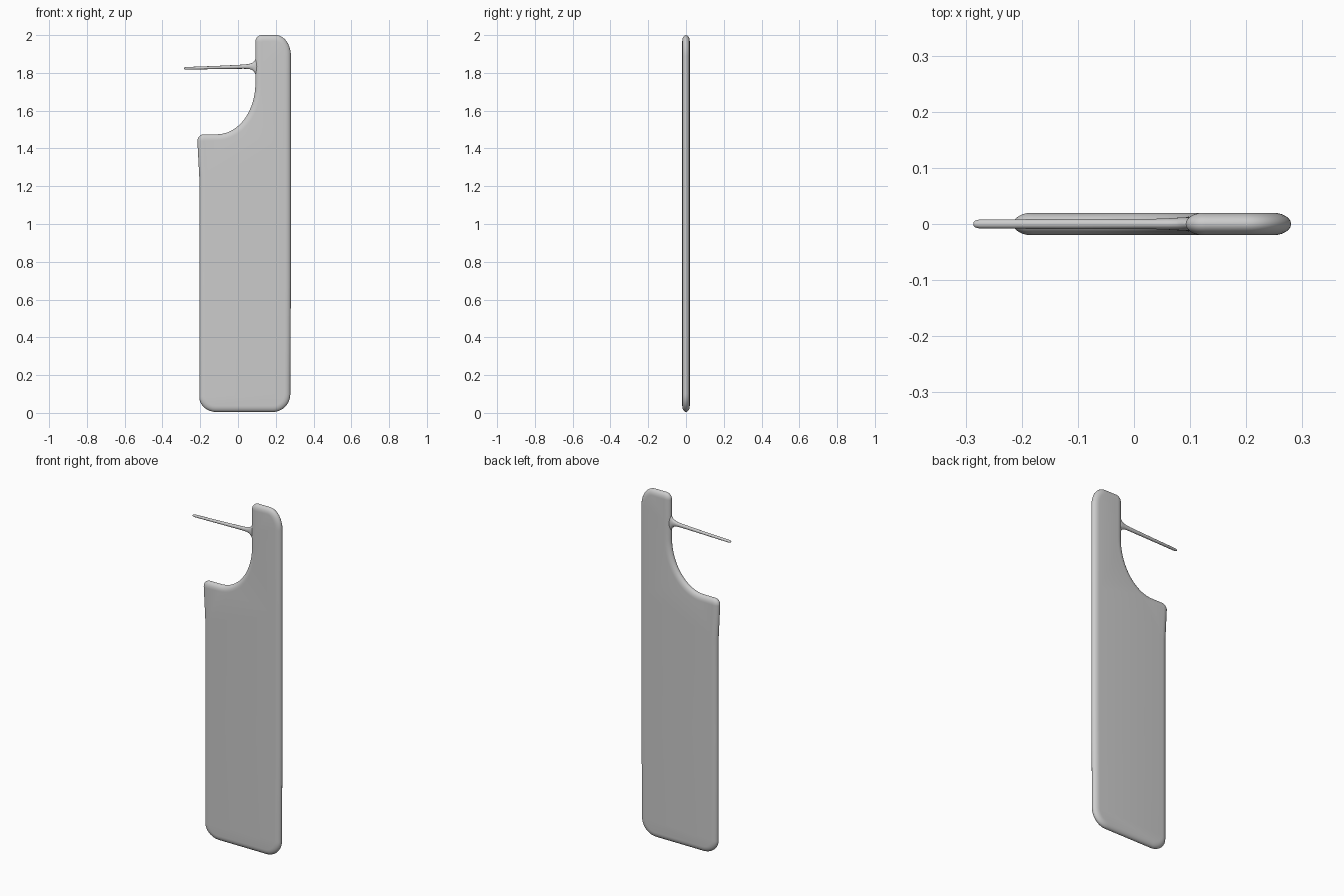
import bpy, bmesh
from math import sin, cos, pi, radians
from mathutils import Vector

if "Cube" in bpy.data.objects:
    bpy.data.objects.remove(bpy.data.objects["Cube"])


def arc(cx, cz, rx, rz, a0, a1, n=12):
    return [Vector((cx + rx * cos(radians(a0 + (a1 - a0) * i / n)),
                    cz + rz * sin(radians(a0 + (a1 - a0) * i / n)))) for i in range(n + 1)]


def loft(name, rings):
    """Skin closed rings of points and cap both ends."""
    bm = bmesh.new()
    loops = [[bm.verts.new(p) for p in ring] for ring in rings]
    n = len(loops[0])
    for a, b in zip(loops, loops[1:]):
        for i in range(n):
            j = (i + 1) % n
            bm.faces.new((a[i], a[j], b[j], b[i]))
    caps = [bm.faces.new(loops[0]), bm.faces.new(loops[-1])]
    bmesh.ops.recalc_face_normals(bm, faces=bm.faces[:])
    bmesh.ops.triangulate(bm, faces=caps)
    mesh = bpy.data.meshes.new(name)
    bm.to_mesh(mesh)
    bm.free()
    ob = bpy.data.objects.new(name, mesh)
    bpy.context.collection.objects.link(ob)
    for f in mesh.polygons:
        f.use_smooth = True
    return ob


# flat body outline, counter-clockwise seen from the front
outline = (arc(-0.115, 0.085, 0.09, 0.08, 180, 270)
           + arc(0.185, 0.1, 0.092, 0.095, 270, 360)
           + [Vector((0.28, 0.7)), Vector((0.28, 1.4))]
           + arc(0.2, 1.89, 0.08, 0.11, 0, 90)
           + arc(0.127, 1.965, 0.035, 0.035, 90, 180)
           + [Vector((0.092, 1.84))]
           + arc(-0.11, 1.745, 0.202, 0.27, 0, -90, 20)
           + arc(-0.18, 1.44, 0.035, 0.035, 90, 180)
           + [Vector((-0.205, 1.25)), Vector((-0.205, 0.7))])

# mitred inward direction at every outline point
inward = []
for i, p in enumerate(outline):
    d0 = (p - outline[i - 1]).normalized()
    d1 = (outline[(i + 1) % len(outline)] - p).normalized()
    n0, n1 = Vector((-d0.y, d0.x)), Vector((-d1.y, d1.x))
    m = (n0 + n1).normalized()
    inward.append(m / max(m.dot(n0), 0.5))

# body with a rounded rim
INSET, HALF = 0.032, 0.02
rings = []
for k in range(13):
    t = -pi / 2 + pi * k / 12
    rings.append([(q.x, HALF * sin(t), q.y) for q in
                  (p + m * INSET * (1 - cos(t)) for p, m in zip(outline, inward))])
loft("flat_body", rings)

# slim side pin, flaring where it joins the neck: x, centre z, y radius, z radius
sections = [(-0.286, 1.824, 0.003, 0.003), (-0.283, 1.824, 0.006, 0.005),
            (-0.275, 1.824, 0.008, 0.007), (-0.1, 1.829, 0.009, 0.0085),
            (0.03, 1.833, 0.009, 0.011), (0.058, 1.834, 0.010, 0.013),
            (0.075, 1.834, 0.011, 0.019), (0.086, 1.833, 0.012, 0.028),
            (0.092, 1.832, 0.012, 0.040), (0.108, 1.832, 0.013, 0.045)]
loft("side_pin", [[(x, ry * cos(2 * pi * i / 20), z + rz * sin(2 * pi * i / 20))
                   for i in range(20)] for x, z, ry, rz in sections])
